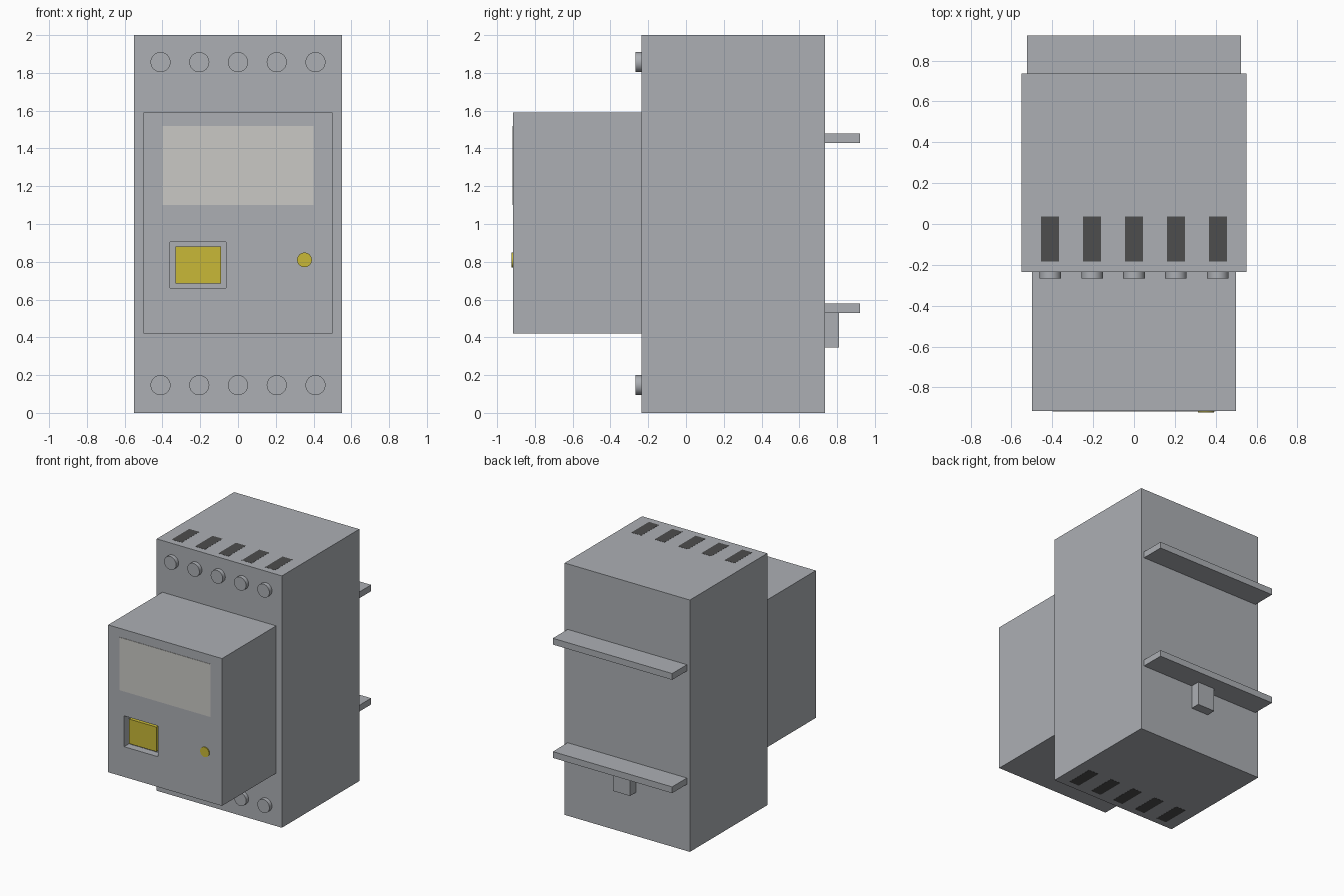
import bpy
import math

cube = bpy.data.objects.get("Cube")
if cube:
    bpy.data.objects.remove(cube, do_unlink=True)


def material(name, srgb):
    color = [c / 12.92 if c <= 0.04045 else ((c + 0.055) / 1.055) ** 2.4
             for c in (v / 255 for v in srgb)] + [1]
    mat = bpy.data.materials.new(name)
    mat.use_nodes = True
    mat.diffuse_color = color
    mat.node_tree.nodes["Principled BSDF"].inputs["Base Color"].default_value = color
    return mat


GREY = material("housing grey", (172, 175, 180))
DARK = material("dark slot", (77, 77, 77))
YELLOW = material("yellow", (200, 185, 55))
SCREEN = material("pale screen", (202, 201, 197))


def box(name, x, y, z, mat):
    """Box from (min, max) pairs along each axis."""
    spans = (x, y, z)
    bpy.ops.mesh.primitive_cube_add(size=1, location=[(a + b) / 2 for a, b in spans])
    obj = bpy.context.object
    obj.name = name
    obj.scale = [b - a for a, b in spans]
    bpy.ops.object.transform_apply(location=False, rotation=False, scale=True)
    obj.data.materials.append(mat)
    return obj


def disc(name, x, z, radius, front, back, mat):
    """Cylinder lying along y."""
    bpy.ops.mesh.primitive_cylinder_add(
        vertices=32, radius=radius, depth=back - front,
        location=(x, (front + back) / 2, z), rotation=(math.pi / 2, 0, 0))
    obj = bpy.context.object
    obj.name = name
    obj.data.materials.append(mat)
    bpy.ops.object.shade_smooth_by_angle(angle=math.radians(40))


BODY_FRONT, BODY_BACK, FACE = -0.235, 0.737, -0.915

# Housing and raised front block
box("housing", (-0.55, 0.55), (BODY_FRONT, BODY_BACK), (0, 2), GREY)
block = box("front_block", (-0.5, 0.5), (FACE, BODY_FRONT), (0.42, 1.59), GREY)

# Recess for the push button, cut into the front block
cutter = box("button_recess_cutter", (-0.36, -0.063), (FACE - 0.1, FACE + 0.06),
             (0.66, 0.905), GREY)
cutter.hide_render = True
cut = block.modifiers.new("button recess", "BOOLEAN")
cut.operation = "DIFFERENCE"
cut.solver = "EXACT"
cut.object = cutter
bpy.context.view_layer.objects.active = block
bpy.ops.object.modifier_apply(modifier=cut.name)
bpy.data.objects.remove(cutter, do_unlink=True)

# Front details
box("push_button", (-0.33, -0.09), (FACE + 0.02, FACE + 0.06), (0.685, 0.88), YELLOW)
box("display", (-0.4, 0.4), (FACE - 0.003, FACE), (1.1, 1.52), SCREEN)
disc("indicator_lamp", 0.352, 0.81, 0.039, -0.923, FACE, YELLOW)

# Terminal screws and wire slots, top and bottom
for i in range(5):
    x = (i - 2) * 0.205
    for end, screw_z, slot_z in (("top", 1.857, 2), ("bottom", 0.147, 0)):
        disc(f"{end}_screw_{i + 1}", x, screw_z, 0.053, -0.267, BODY_FRONT, GREY)
        box(f"{end}_wire_slot_{i + 1}", (x - 0.044, x + 0.044), (-0.183, 0.037),
            (slot_z - 0.001, slot_z + 0.001), DARK)

# Mounting ridges and latch on the back
for name, z in (("upper_ridge", 1.43), ("lower_ridge", 0.53)):
    box(name, (-0.524, 0.524), (BODY_BACK, 0.922), (z, z + 0.05), GREY)
box("latch", (-0.075, 0.075), (BODY_BACK, 0.81), (0.345, 0.53), GREY)
